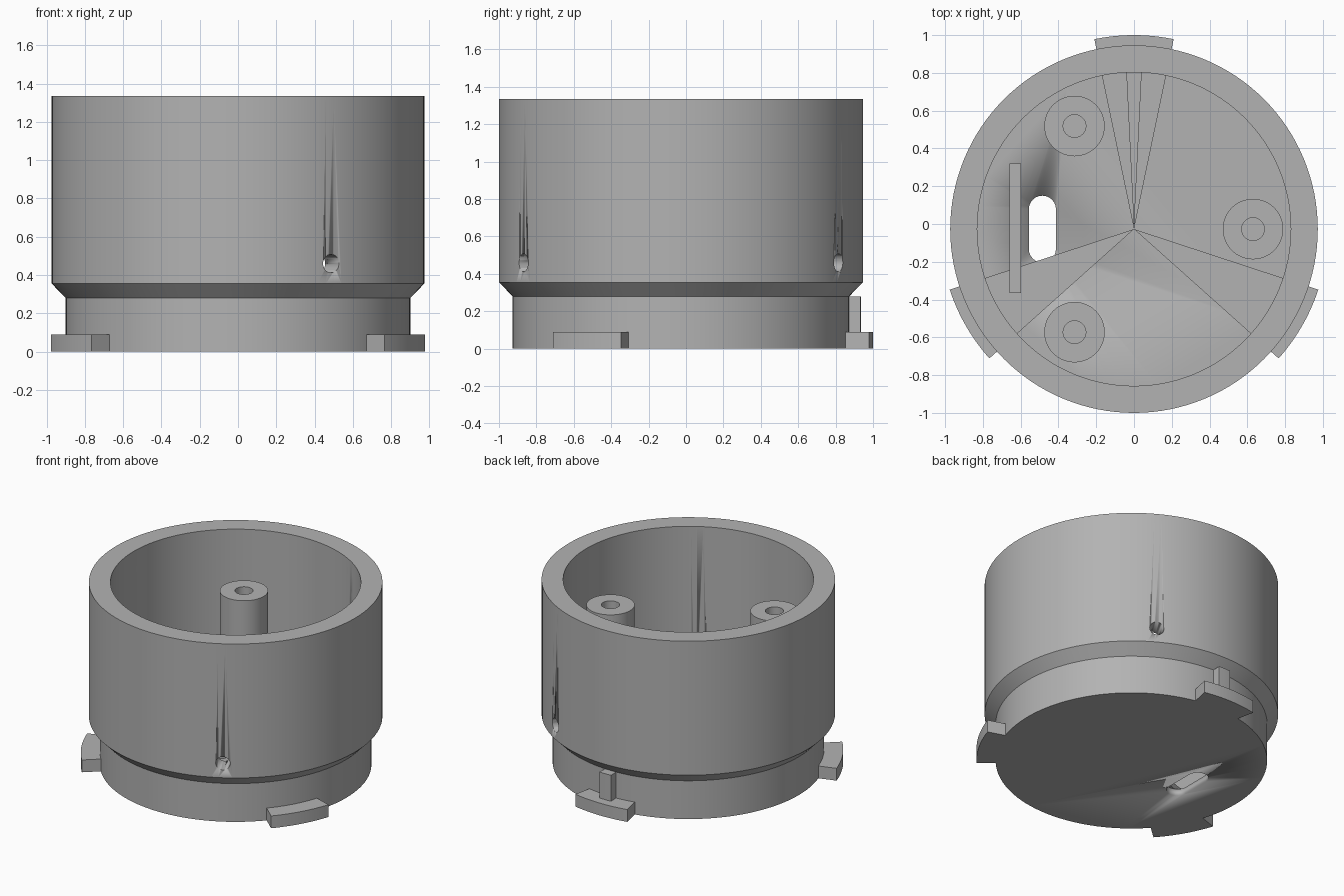
import bpy, bmesh
from math import sin, cos, pi, radians
from mathutils import Matrix, Vector

if "Cube" in bpy.data.objects:
    bpy.data.objects.remove(bpy.data.objects["Cube"], do_unlink=True)

CY = -0.027            # axis of the round body
SEG = 128
FLOOR = 0.05
TAB_TOP = 0.09
TAB_HALF = 11.8        # degrees
RIM_IN = 0.83

grey = bpy.data.materials.new("plain grey")
grey.use_nodes = True
grey.diffuse_color = (0.45, 0.45, 0.45, 1)
grey.node_tree.nodes["Principled BSDF"].inputs["Base Color"].default_value = (0.45, 0.45, 0.45, 1)


def finish(name, bm, smooth=True):
    bmesh.ops.recalc_face_normals(bm, faces=bm.faces)
    mesh = bpy.data.meshes.new(name)
    bm.to_mesh(mesh)
    bm.free()
    mesh.materials.append(grey)
    ob = bpy.data.objects.new(name, mesh)
    bpy.context.collection.objects.link(ob)
    if smooth:
        bpy.ops.object.select_all(action='DESELECT')
        ob.select_set(True)
        bpy.context.view_layer.objects.active = ob
        bpy.ops.object.shade_smooth_by_angle(angle=radians(25))
    return ob


def lathe(name, profile, x=0, y=CY, seg=SEG):
    """Revolve (radius, z) points and cap both ends."""
    bm = bmesh.new()
    rings = [[bm.verts.new((x + r * cos(2 * pi * i / seg), y + r * sin(2 * pi * i / seg), z))
              for i in range(seg)] for r, z in profile]
    for a, b in zip(rings, rings[1:]):
        for i in range(seg):
            j = (i + 1) % seg
            bm.faces.new((a[i], a[j], b[j], b[i]))
    bm.faces.new(rings[0])
    bm.faces.new(rings[-1])
    return finish(name, bm)


def prism(name, outline, z0, z1, smooth=True):
    """Extrude a flat outline upward."""
    bm = bmesh.new()
    face = bm.faces.new([bm.verts.new((x, y, z0)) for x, y in outline])
    top = bmesh.ops.extrude_face_region(bm, geom=[face])["geom"]
    bmesh.ops.translate(bm, vec=(0, 0, z1 - z0),
                        verts=[v for v in top if isinstance(v, bmesh.types.BMVert)])
    return finish(name, bm, smooth)


def arc(r, a0, a1, n=12, cx=0, cy=CY):
    return [(cx + r * cos(radians(a0 + (a1 - a0) * i / n)),
             cy + r * sin(radians(a0 + (a1 - a0) * i / n))) for i in range(n + 1)]


def sector(name, mid, half, r_in, r_out, z0, z1):
    inner = arc(r_in, mid + half, mid - half) if r_in else [(0, CY)]
    return prism(name, arc(r_out, mid - half, mid + half) + inner, z0, z1)


def cut(ob, cutter):
    mod = ob.modifiers.new("cut", 'BOOLEAN')
    mod.operation = 'DIFFERENCE'
    mod.solver = 'EXACT'
    mod.object = cutter
    cutter.hide_render = True
    cutter.hide_viewport = False
    bpy.context.view_layer.objects.active = ob
    bpy.ops.object.modifier_apply(modifier=mod.name)
    bpy.data.objects.remove(cutter, do_unlink=True)


# Cup with narrow foot, flared shoulder and flat floor
cup = lathe("cup_body", [(0.90, 0), (0.90, 0.28), (0.973, 0.355), (0.973, 1.335),
                         (RIM_IN, 1.335), (RIM_IN, FLOOR)])

# Three radial screw holes in the wall
for angle in (-60, 60, 180):
    bm = bmesh.new()
    bmesh.ops.create_cone(bm, cap_ends=True, segments=32, radius1=0.048, radius2=0.048, depth=0.4)
    turn = Matrix.Rotation(radians(angle), 4, 'Z') @ Matrix.Translation((0.9, 0, 0))
    bm.transform(Matrix.Translation((0, CY, 0.46)) @ turn @ Matrix.Rotation(pi / 2, 4, 'Y'))
    cut(cup, finish("hole_cutter", bm))

# Rounded cable slot in the floor
slot = (arc(0.072, 0, 180, cx=-0.485, cy=CY + 0.105)
        + arc(0.072, 180, 360, cx=-0.485, cy=CY - 0.105))
cut(cup, prism("slot_cutter", slot, -0.1, FLOOR + 0.1))

# Bayonet tabs outside, with matching raised wedges on the floor
for label, mid in (("back", 90), ("right", 210), ("left", 330)):
    sector(label + "_tab", mid, TAB_HALF, 0.895, 1.027, 0, TAB_TOP)
    sector(label + "_floor_wedge", mid, TAB_HALF, 0, RIM_IN + 0.01, FLOOR, TAB_TOP)

# Stop pin above the back tab, continuing inside as a ridge
sector("stop_pin", 90, 2.8, 0.89, 0.962, TAB_TOP, 0.28)
sector("stop_ridge", 90, 2.8, 0, RIM_IN + 0.01, TAB_TOP, 0.28)

# Three hollow mounting posts
for label, angle in (("left", 0), ("back", 120), ("front", 240)):
    a = radians(angle)
    lathe(label + "_post", [(0.16, FLOOR), (0.16, 0.98), (0.06, 0.98), (0.06, 0.4)],
          0.63 * cos(a), CY + 0.63 * sin(a), 64)

# Upright plate beside the slot
prism("upright_plate", [(-0.66, -0.365), (-0.597, -0.365), (-0.597, 0.32), (-0.66, 0.32)],
      FLOOR, 0.35, smooth=False)
